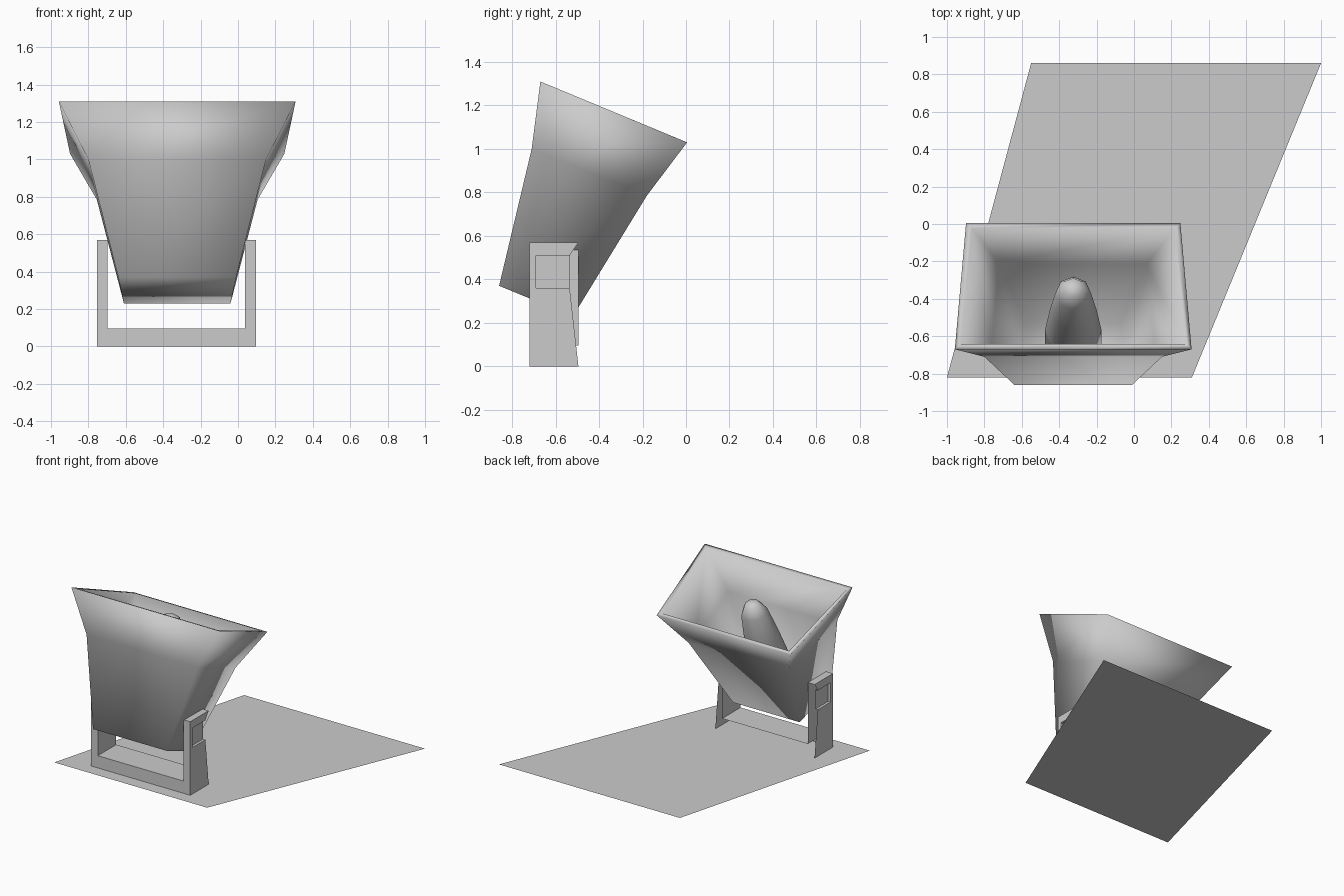
import bpy, bmesh, math
from mathutils import Vector

if "Cube" in bpy.data.objects:
    bpy.data.objects.remove(bpy.data.objects["Cube"])

CX = -0.325                        # lamp centre in x
TILT = math.radians(-22.7)
ACROSS = Vector((0, 0.923, -0.386))   # across the tilted housing, back to front
AXIS = Vector((0, 0.386, 0.923))      # along the tilted housing, upward


def finish(bm, name, smooth=True, recalc=True):
    if recalc:
        bmesh.ops.recalc_face_normals(bm, faces=bm.faces)
    me = bpy.data.meshes.new(name)
    bm.to_mesh(me)
    bm.free()
    ob = bpy.data.objects.new(name, me)
    bpy.context.collection.objects.link(ob)
    for p in me.polygons:
        p.use_smooth = smooth
    return ob


# Ground patch: slanted quadrilateral
bm = bmesh.new()
bm.faces.new([bm.verts.new((x, y, 0)) for x, y in
              ((-1, -0.82), (0.31, -0.82), (1, 0.86), (-0.55, 0.86))])
finish(bm, "ground_patch", False, False)

# Housing: flared hollow box of trapezoid rings
# each ring: back y, z, half width; front y, z, half width
RINGS = [(-0.86, 0.37, 0.315, -0.52, 0.23, 0.285),
         (-0.71, 1.00, 0.475, -0.18, 0.785, 0.43),
         (-0.67, 1.31, 0.633, 0.005, 1.03, 0.573)]


def ring(bm, r, inset=0.0, lift=0.0):
    yb, zb, wb, yf, zf, wf = r
    back = Vector((CX, yb, zb)) + ACROSS * inset + AXIS * lift
    front = Vector((CX, yf, zf)) - ACROSS * inset + AXIS * lift
    return [bm.verts.new(p + Vector((s * (w - inset), 0, 0)))
            for p, w, s in ((back, wb, -1), (back, wb, 1), (front, wf, 1), (front, wf, -1))]


bm = bmesh.new()
loops = [ring(bm, r) for r in RINGS]
loops += [ring(bm, RINGS[2], 0.03), ring(bm, RINGS[1], 0.035), ring(bm, RINGS[0], 0.03, 0.04)]
for a, b in zip(loops, loops[1:]):
    for i in range(4):
        j = (i + 1) % 4
        bm.faces.new((a[i], a[j], b[j], b[i]))
bm.faces.new(loops[0][::-1])
bm.faces.new(loops[-1])
finish(bm, "lamp_housing")

# Bulb: tapered eight-sided body with a domed tip
bm = bmesh.new()
base = Vector((CX, -0.69, 0.30))
prev = None
for r, t in ((0.15, 0.04), (0.15, 0.33), (0.125, 0.6), (0.095, 0.83), (0.055, 0.905)):
    cur = [bm.verts.new(base + AXIS * t + Vector((r * math.cos(a), 0, 0)) + ACROSS * r * math.sin(a))
           for a in (k * math.tau / 8 for k in range(8))]
    if prev:
        for i in range(8):
            j = (i + 1) % 8
            bm.faces.new((prev[i], prev[j], cur[j], cur[i]))
    else:
        bm.faces.new(cur[::-1])
    prev = cur
tip = bm.verts.new(base + AXIS * 0.92)
for i in range(8):
    bm.faces.new((prev[i], prev[(i + 1) % 8], tip))
finish(bm, "bulb")

# Bracket: U-shaped channel, open at the back
Y0, Y1, TOP = -0.72, -0.495, 0.57
OUT, INN, FLOOR = 0.425, 0.367, 0.095
PROFILE = [(-INN, TOP), (-OUT, TOP), (-OUT, 0), (OUT, 0),
           (OUT, TOP), (INN, TOP), (INN, FLOOR), (-INN, FLOOR)]
bm = bmesh.new()
fr = [bm.verts.new((CX - 0.005 + x, Y0, z)) for x, z in PROFILE]
bk = [bm.verts.new((CX - 0.005 + x, Y1, z)) for x, z in PROFILE]
side = [bm.faces.new((fr[(i + 1) % 8], fr[i], bk[i], bk[(i + 1) % 8])) for i in range(8)]
for q in ((0, 1, 2, 7), (7, 2, 3, 6), (6, 3, 4, 5)):
    bm.faces.new([fr[i] for i in q])

# Square recess in each outer arm face
for face, sgn in ((side[1], 1), (side[3], -1)):
    bmesh.ops.inset_region(bm, faces=[face], thickness=0.03)
    for v in face.verts:
        v.co.y = -0.69 if v.co.y < -0.61 else -0.535
        v.co.z = 0.36 if v.co.z < 0.3 else 0.51
    bmesh.ops.inset_region(bm, faces=[face], thickness=0.0001)
    for v in face.verts:
        v.co.x += sgn * 0.02
ob = finish(bm, "mounting_bracket", False)
bpy.context.view_layer.objects.active = ob
ob.select_set(True)
bpy.ops.object.shade_smooth_by_angle(angle=math.radians(40))
